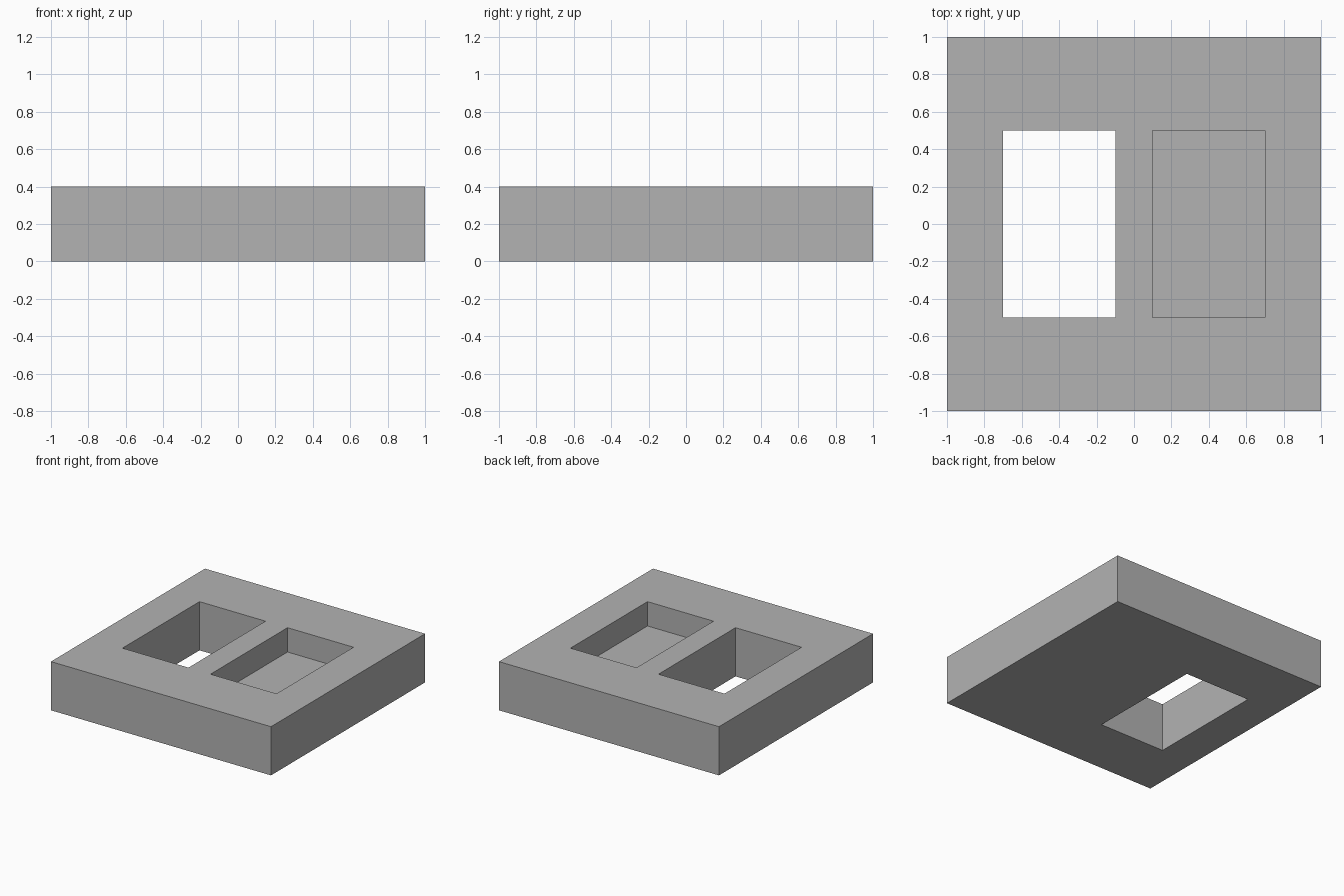
import bpy

if "Cube" in bpy.data.objects:
    bpy.data.objects.remove(bpy.data.objects["Cube"], do_unlink=True)

# Material
grey = bpy.data.materials.new("plain grey")
grey.use_nodes = True
colour = (0.45, 0.45, 0.45, 1)
grey.diffuse_color = colour
grey.node_tree.nodes["Principled BSDF"].inputs["Base Color"].default_value = colour


def box(name, low, high):
    """Axis-aligned box between two corners."""
    centre = [(a + b) / 2 for a, b in zip(low, high)]
    bpy.ops.mesh.primitive_cube_add(size=1, location=centre)
    obj = bpy.context.object
    obj.name = name
    obj.scale = [b - a for a, b in zip(low, high)]
    bpy.ops.object.transform_apply(location=True, rotation=False, scale=True)
    obj.data.materials.append(grey)
    return obj


def cut(target, cutter):
    """Subtract the cutter from the target and discard it."""
    cutter.hide_render = True
    mod = target.modifiers.new(cutter.name, 'BOOLEAN')
    mod.operation = 'DIFFERENCE'
    mod.solver = 'EXACT'
    mod.object = cutter
    bpy.context.view_layer.objects.active = target
    bpy.ops.object.modifier_apply(modifier=mod.name)
    bpy.data.objects.remove(cutter, do_unlink=True)


# Square block with one through opening and one half-depth pocket
block = box("block", (-1, -1, 0), (1, 1, 0.4))
cut(block, box("through_opening", (-0.7, -0.5, -0.2), (-0.1, 0.5, 0.6)))
cut(block, box("pocket", (0.1, -0.5, 0.2), (0.7, 0.5, 0.6)))
